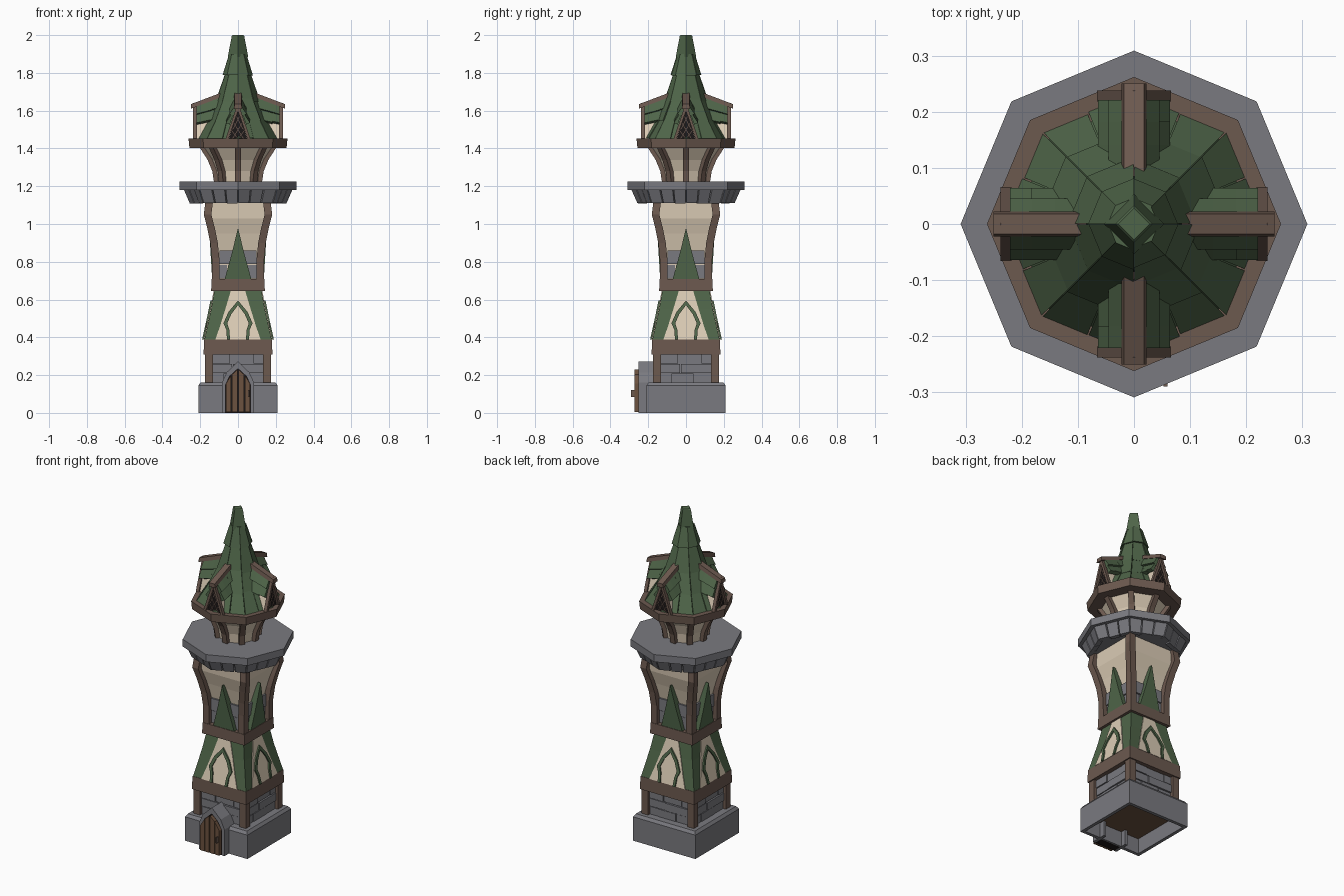
import bpy, bmesh, math, random
from mathutils import Matrix, Vector

if "Cube" in bpy.data.objects:
    bpy.data.objects.remove(bpy.data.objects["Cube"])
random.seed(4)

def material(name, col):
    m = bpy.data.materials.new(name)
    m.diffuse_color = (*col, 1)
    m.use_nodes = True
    m.node_tree.nodes["Principled BSDF"].inputs["Base Color"].default_value = m.diffuse_color
    return m

STONE = material("grey stone", (0.195, 0.195, 0.215))
WOOD = material("brown timber", (0.15, 0.10, 0.078))
GREEN = material("green tile", (0.078, 0.13, 0.066))
CREAM = material("cream plaster", (0.72, 0.61, 0.47))
DOOR = material("door wood", (0.15, 0.085, 0.05))
DARK = material("dark opening", (0.012, 0.009, 0.009))
QUARTERS = [i * math.pi / 2 for i in range(4)]

# --- helpers: every part is a set of shells, each a stack of point rings ---
def skin(name, shells, mat):
    bm = bmesh.new()
    for rings in shells:
        vs = [[bm.verts.new(p) for p in r] for r in rings]
        n = len(vs[0])
        bm.faces.new(vs[0][::-1])
        bm.faces.new(vs[-1])
        for a, b in zip(vs, vs[1:]):
            for i in range(n):
                j = (i + 1) % n
                bm.faces.new((a[i], a[j], b[j], b[i]))
    bmesh.ops.recalc_face_normals(bm, faces=bm.faces)
    me = bpy.data.meshes.new(name)
    bm.to_mesh(me)
    bm.free()
    me.materials.append(mat)
    ob = bpy.data.objects.new(name, me)
    bpy.context.collection.objects.link(ob)
    return ob

def turn(shell, ang):
    m = Matrix.Rotation(ang, 3, 'Z')
    return [[m @ Vector(p) for p in r] for r in shell]

def around(shells, angles=QUARTERS):
    return [turn(s, a) for a in angles for s in shells]

def square(levels):                      # (z, half width)
    return [[(-h, -h, z), (h, -h, z), (h, h, z), (-h, h, z)] for z, h in levels]

def ngon(levels, n=8):                   # (z, radius), corners on the axes
    return [[(r * math.cos(i * math.tau / n), r * math.sin(i * math.tau / n), z)
             for i in range(n)] for z, r in levels]

def box(x0, x1, r0, r1, z0, z1):         # r is distance towards the front
    return [[(x0, -r1, z), (x1, -r1, z), (x1, -r0, z), (x0, -r0, z)] for z in (z0, z1)]

def band(A, B, r, t):                    # strip between two (x, z) lines on the front
    f = r if callable(r) else (lambda z: r)
    return [[(a[0], -f(a[1]), a[1]), (b[0], -f(b[1]), b[1]),
             (b[0], t - f(b[1]), b[1]), (a[0], t - f(a[1]), a[1])] for a, b in zip(A, B)]

def mirror(pts):                         # right half line, ending at the middle
    return pts + [(-x, z) for x, z in pts[-2::-1]]

def corner_posts(path, w):               # (z, outer half width)
    return around([[[(h - w, w - h, z), (h, w - h, z), (h, -h, z), (h - w, -h, z)]
                    for z, h in path]])

def bricks(h, w, z0, z1, rows):
    out = []
    dz = (z1 - z0) / rows
    for i in range(rows):
        mid = random.uniform(-0.25, 0.25) * w
        cuts = [-w, mid, w] if i % 2 else [-w, mid - 0.45 * w, mid + 0.45 * w, w]
        for a, b in zip(cuts, cuts[1:]):
            out.append(box(a + .002, b - .002, h - .02, h + random.uniform(0, .008),
                           z0 + i * dz + .002, z0 + (i + 1) * dz - .002))
    return out

def ring_slabs(z0, r0, z1, r1, n, per, thick, gap=0.012, jitter=0.0):
    out = []
    for k in range(n):
        a, b = k * math.tau / n, (k + 1) * math.tau / n
        for c in range(per):
            j = random.uniform(-jitter, jitter)
            t0, t1 = c / per + gap, (c + 1) / per - gap
            def pt(r, t, z):
                return ((1 - t) * r * math.cos(a) + t * r * math.cos(b),
                        (1 - t) * r * math.sin(a) + t * r * math.sin(b), z)
            out.append([[pt(r + j, t0, z), pt(r + j, t1, z),
                         pt(r - thick, t1, z), pt(r - thick, t0, z)]
                        for z, r in ((z0 + j, r0), (z1, r1))])
    return out

# --- base and doorway ---
skin("base_plinth", [square([(.1, .19), (0, .19), (0, .21), (.145, .21), (.162, .198)])], STONE)
skin("base_floor", [square([(.092, .189), (.1, .189)])], DOOR)
outer = mirror([(.085, 0), (.085, .16), (.06, .215), (0, .272)])
inner = mirror([(.068, 0), (.068, .15), (.046, .195), (0, .237)])
skin("door_arch", [band(outer, inner, .252, .095)], STONE)
skin("door_backing", [band([(.068, 0), (.068, .15), (.046, .195), (.002, .236)],
                           [(-.068, 0), (-.068, .15), (-.046, .195), (-.002, .236)], .25, .05)], DARK)
planks = []
for a, b, za, zb in ((.003, .033, .229, .203), (.036, .064, .2, .155)):
    for s in (1, -1):
        planks.append(band([(s * a, .005), (s * a, za)], [(s * b, .005), (s * b, zb)], .272, .022))
skin("door_planks", planks, DOOR)
skin("door_handle", [box(.053, .06, .27, .29, .085, .12)], WOOD)

# --- lower stone storey ---
skin("lower_wall", [square([(.16, .15), (.31, .15)])], STONE)
skin("lower_bricks", around(bricks(.155, .135, .16, .31, 3)), STONE)
skin("lower_posts", corner_posts([(.16, .175), (.31, .175)], .042), WOOD)
skin("lower_band", [square([(.31, .182), (.388, .18)])], WOOD)

# --- flared storey with arched panels ---
flare = [(.388, .178), (.46, .162), (.55, .142), (.647, .125)]
def flare_r(z):
    for (z0, h0), (z1, h1) in zip(flare, flare[1:]):
        if z <= z1:
            return h0 + (h1 - h0) * (z - z0) / (z1 - z0)
    return flare[-1][1]
skin("flared_skirt", [square(flare)], GREEN)
edge = [(.12, .388), (.095, .46), (.067, .55), (.038, .647)]
skin("skirt_panels", around([band(edge, [(-x, z) for x, z in edge],
                                  lambda z: flare_r(z) + .004, .02)]), CREAM)
o = mirror([(.058, .388), (.062, .44), (.077, .475), (.05, .535), (0, .595)])
i = mirror([(.042, .388), (.046, .44), (.057, .475), (.036, .522), (0, .57)])
skin("skirt_arches", around([band(o, i, lambda z: flare_r(z) + .012, .02)]), GREEN)
skin("middle_band", [square([(.645, .142), (.71, .14)])], WOOD)

# --- upper shaft ---
skin("shaft_wall", [square([(.71, .105), (.86, .108), (.95, .127), (1.03, .15), (1.115, .155)])], CREAM)
skin("shaft_bricks", around(bricks(.112, .1, .71, .862, 2)), STONE)
skin("shaft_posts", corner_posts([(.71, .138), (.82, .139), (.9, .147), (.98, .163),
                                  (1.05, .181), (1.115, .173)], .04), WOOD)
skin("shaft_spikes", around([band([(.07, .71), (.034, .84), (.001, .975)],
                                  [(-.07, .71), (-.034, .84), (-.001, .975)],
                                  lambda z: .137 + (z - .71) * .06, .04)]), GREEN)

# --- balcony ---
skin("balcony_core", [ngon([(1.115, .24), (1.18, .27)])], STONE)
skin("balcony_blocks", ring_slabs(1.11, .257, 1.182, .288, 8, 3, .03, .015, .003), STONE)
skin("balcony_top", [ngon([(1.18, .309), (1.224, .309)])], STONE)

# --- turret neck ---
skin("neck_wall", [ngon([(1.22, .11), (1.28, .118), (1.34, .142), (1.41, .188)])], CREAM)
post = [[(-.016, -r, z), (.016, -r, z), (.016, .04 - r, z), (-.016, .04 - r, z)]
        for z, r in ((1.22, .127), (1.28, .136), (1.34, .161), (1.41, .206))]
skin("neck_posts", around([post], [k * math.pi / 4 for k in range(8)]), WOOD)
skin("turret_band", [ngon([(1.403, .257), (1.452, .262)])], WOOD)

# --- tiered roof ---
skin("roof_core", [ngon([(1.45, .215), (1.56, .14), (1.66, .092), (1.8, .056), (1.9, .038)])], GREEN)
tiles = ring_slabs(1.452, .232, 1.565, .155, 8, 2, .025, .008, .002)
tiles += ring_slabs(1.545, .17, 1.668, .106, 8, 1, .025, .01, .003)
tiles += ring_slabs(1.65, .118, 1.802, .066, 8, 1, .02, .01, .003)
tiles += ring_slabs(1.787, .08, 1.9, .045, 8, 1, .02, .0, .002)
skin("roof_tiles", tiles, GREEN)
skin("roof_tip", [ngon([(1.885, .054), (1.995, .033), (2.0, .028)], 4)], GREEN)

# --- four dormers ---
def ridge(r):
    return 1.618 + (.25 - r) * .38
body = [[(-.055, -r, 1.45), (.055, -r, 1.45), (0, -r, ridge(r) - .01)] for r in (.09, .218)]
skin("dormer_walls", around([body]), CREAM)
skin("dormer_windows", around([band([(.048, 1.453), (.001, 1.6)], [(-.048, 1.453), (-.001, 1.6)],
                                    .224, .008)]), DARK)
legs, bars, slabs = [], [], []
for s in (1, -1):
    legs.append(band([(s * .066, 1.45), (s * .001, 1.64)], [(s * .05, 1.45), (s * .001, 1.595)], .238, .02))
    for x, z, x2, z2 in ((.03, 1.453, -.02, 1.535), (0, 1.453, -.033, 1.497), (.03, 1.5, -.006, 1.57)):
        bars.append(band([(s * x, z), (s * x2, z2)], [(s * (x - .004), z), (s * (x2 - .004), z2)], .227, .005))
    # overlapping tile slabs, two rows of three
    for ra, rb in ((.1, .142), (.14, .183), (.181, .222)):
        for u0, u1, lift in ((0, .55, .008), (.5, 1, .004)):
            j = random.uniform(-.003, .003)
            ring = []
            for r in (ra + .001, rb - .001):
                top = ridge(r) + .004
                low = 1.53 + (.22 - r) * .2 + j
                def q(u, e):
                    return (s * (.006 + .05 * u + e), -r, top + (low - top) * u + e * .5)
                ring.append([q(u0, lift * .4), q(u1, lift + .004), q(u1, -.012), q(u0, -.006)])
            slabs.append(ring)
skin("dormer_frames", around(legs), WOOD)
skin("dormer_lattice", around(bars), WOOD)
skin("dormer_tiles", around(slabs), GREEN)
beam = [[(-.022, -r, ridge(r) - .008), (.022, -r, ridge(r) - .008),
         (.018, -r, ridge(r) + .016), (-.018, -r, ridge(r) + .016)] for r in (.085, .17, .25)]
skin("dormer_ridges", around([beam]), WOOD)
